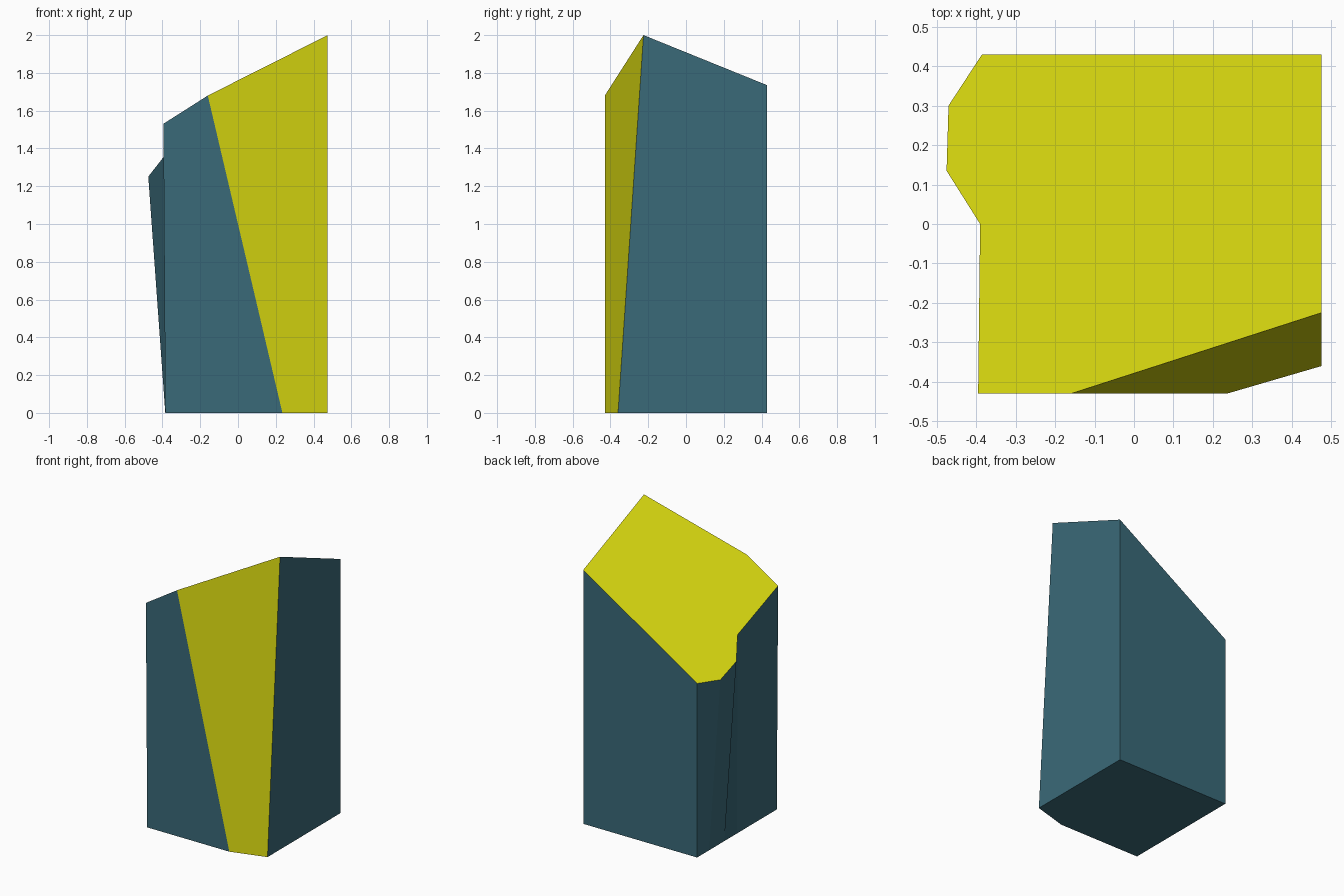
import bpy
import bmesh

if "Cube" in bpy.data.objects:
    bpy.data.objects.remove(bpy.data.objects["Cube"])


def material(name, rgb):
    mat = bpy.data.materials.new(name)
    mat.diffuse_color = (*rgb, 1)
    mat.use_nodes = True
    mat.node_tree.nodes["Principled BSDF"].inputs["Base Color"].default_value = mat.diffuse_color
    return mat


def top_height(x, y):
    """Slanted cut that closes the top of the block."""
    return 2.0 + 0.635 * (x - 0.475) - 0.405 * (y + 0.225)


# Matching outlines, counter-clockwise: the left bulge flares out towards the top
base = [(-0.385, -0.43), (0.235, -0.43), (0.475, -0.36), (0.475, 0.43),
        (-0.385, 0.43), (-0.385, 0.30), (-0.385, 0.135), (-0.385, 0.0)]
top = [(-0.395, -0.43), (-0.16, -0.43), (0.475, -0.225), (0.475, 0.43),
       (-0.385, 0.43), (-0.47, 0.30), (-0.475, 0.135), (-0.39, 0.0)]
CHAMFER_SIDE = 1

bm = bmesh.new()
low = [bm.verts.new((x, y, 0)) for x, y in base]
high = [bm.verts.new((x, y, top_height(x, y))) for x, y in top]

# Underside, slanted yellow top, and side walls with the yellow corner cut
bm.faces.new(low[::-1])
bm.faces.new(high).material_index = 1
for i in range(len(low)):
    j = (i + 1) % len(low)
    wall = bm.faces.new((low[i], low[j], high[j], high[i]))
    wall.material_index = 1 if i == CHAMFER_SIDE else 0

mesh = bpy.data.meshes.new("cut_block")
bm.to_mesh(mesh)
bm.free()
mesh.materials.append(material("teal", (0.042, 0.143, 0.19)))
mesh.materials.append(material("yellow", (0.68, 0.68, 0.005)))
block = bpy.data.objects.new("cut_block", mesh)
bpy.context.collection.objects.link(block)
